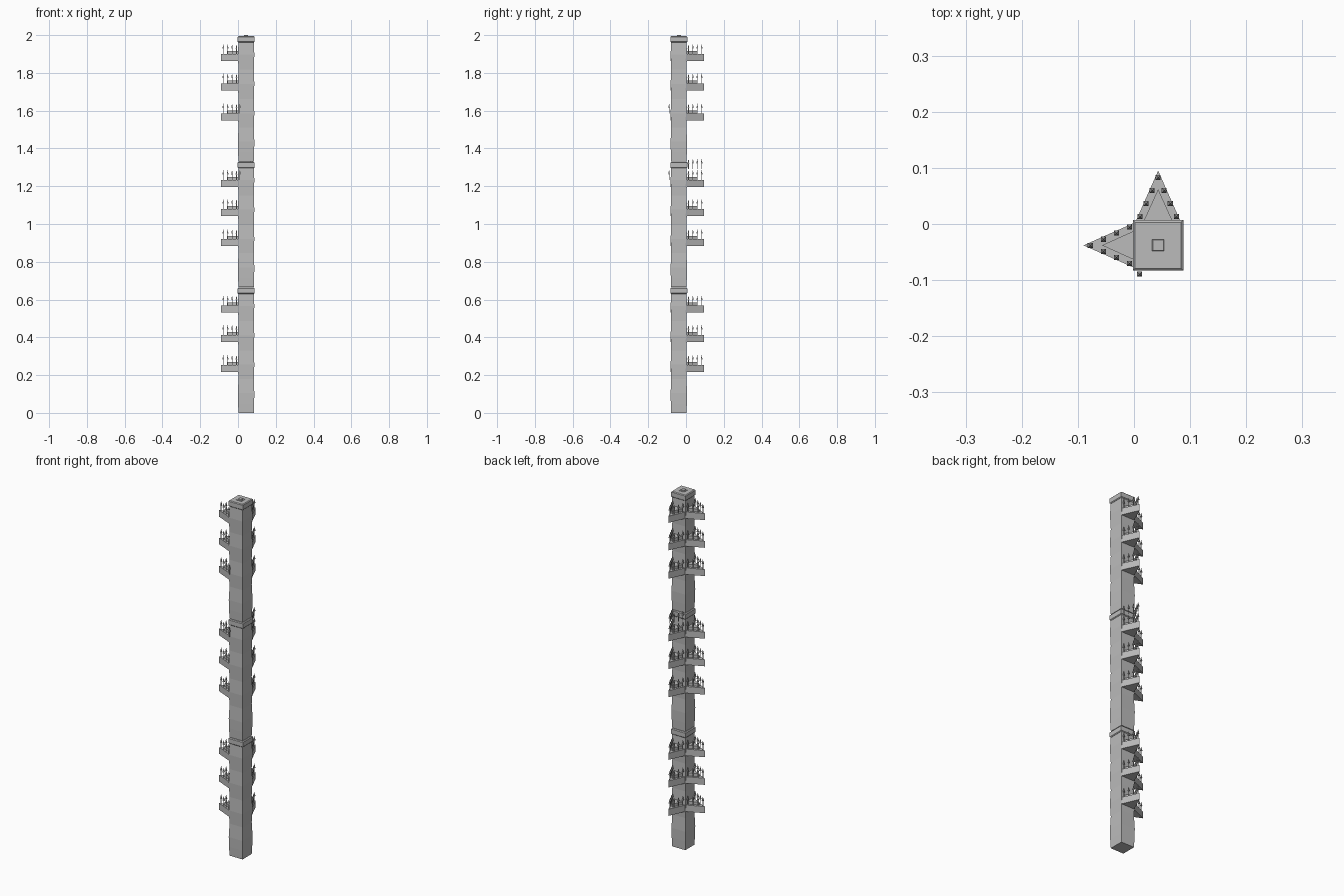
import bpy, bmesh, math
from mathutils import Vector, Matrix

cube = bpy.data.objects.get("Cube")
if cube:
    bpy.data.objects.remove(cube, do_unlink=True)

stone = bpy.data.materials.new("grey_stone")
stone.use_nodes = True
stone.diffuse_color = (0.5, 0.5, 0.5, 1)
stone.node_tree.nodes["Principled BSDF"].inputs["Base Color"].default_value = (0.5, 0.5, 0.5, 1)

CX, CY = 0.043, -0.038      # column axis
PERIOD = 0.6655             # height of one column segment
HALF = 0.0435


def finish(name, bm):
    bmesh.ops.recalc_face_normals(bm, faces=bm.faces)
    mesh = bpy.data.meshes.new(name)
    bm.to_mesh(mesh)
    bm.free()
    mesh.materials.append(stone)
    obj = bpy.data.objects.new(name, mesh)
    bpy.context.collection.objects.link(obj)
    return obj


def loft(bm, centre, rings):
    """Stack square rings given as (z, half width) and close both ends."""
    x, y = centre
    loops = []
    for z, h in rings:
        loops.append([bm.verts.new((x + sx * h, y + sy * h, z))
                      for sx, sy in ((-1, -1), (1, -1), (1, 1), (-1, 1))])
    for a, b in zip(loops, loops[1:]):
        for i in range(4):
            j = (i + 1) % 4
            bm.faces.new((a[i], a[j], b[j], b[i]))
    bm.faces.new(loops[0][::-1])
    bm.faces.new(loops[-1])


def triangle(bm, base, tip, half, z0, z1):
    """Triangular slab pointing along +y."""
    pts = [(-half, base), (half, base), (0, tip)]
    low = [bm.verts.new((x, y, z0)) for x, y in pts]
    high = [bm.verts.new((x, y, z1)) for x, y in pts]
    bm.faces.new(low[::-1])
    bm.faces.new(high)
    for i in range(3):
        j = (i + 1) % 3
        bm.faces.new((low[i], low[j], high[j], high[i]))


def spike(bm, x, y, z):
    """Thin square shaft with a pyramid head."""
    loft(bm, (x, y), [(z, 0.0015), (z + 0.032, 0.0015)])
    loft(bm, (x, y), [(z + 0.029, 0.0045), (z + 0.052, 0.0003)])


def spike_row(bm, z):
    """Spikes along the two free edges of a ledge, meeting at the tip."""
    spike(bm, 0, 0.121, z)
    for i in range(1, 4):
        for side in (-1, 1):
            spike(bm, side * 0.0108 * i, 0.121 - 0.0233 * i, z)


def place(obj, turn):
    obj.data.transform(Matrix.Translation((CX, CY, 0)) @ Matrix.Rotation(turn, 4, "Z"))


# Column segments, each with flared bands and a bevelled cap
flares = [0.105, 0.255, 0.411, 0.567]
for k in range(3):
    z0 = k * PERIOD
    rings = [(z0, 0.0405), (z0 + 0.05, 0.0425)]
    for i, f in enumerate(flares):
        rings.append((z0 + f, HALF))
        if i < 3:
            rings.append((z0 + f + 0.075, 0.0405))
    rings.append((z0 + 0.632, 0.0405))
    bm = bmesh.new()
    loft(bm, (CX, CY), rings)
    finish(f"column_segment_{k + 1}", bm)

    bm = bmesh.new()
    b = 0.004
    loft(bm, (CX, CY), [(z0 + 0.630, 0.045 - b), (z0 + 0.630 + b, 0.045),
                        (z0 + 0.663 - b, 0.045), (z0 + 0.663, 0.045 - b)])
    finish(f"column_cap_{k + 1}", bm)

# Finial on the very top: a low plate with a small stub
bm = bmesh.new()
top = 2 * PERIOD + 0.663
loft(bm, (CX, CY), [(top - 0.002, 0.017), (top + 0.002, 0.017)])
loft(bm, (CX, CY), [(top, 0.0105), (2.0 - 0.001, 0.0105), (2.0, 0.0095)])
finish("top_stub", bm)

# Spiked triangular ledges on the back and side of every segment
ledge_bottoms = [0.217, 0.376, 0.531]
for side_name, turn in (("back", 0), ("side", math.pi / 2)):
    for k in range(3):
        for i, bottom in enumerate(ledge_bottoms):
            z = bottom + k * PERIOD
            label = f"{side_name}_{k + 1}_{i + 1}"
            bm = bmesh.new()
            triangle(bm, 0.036, 0.133, 0.043, z, z + 0.037)
            triangle(bm, 0.036, 0.100, 0.029, z + 0.036, z + 0.053)
            place(finish("ledge_" + label, bm), turn)
            bm = bmesh.new()
            spike_row(bm, z + 0.037)
            place(finish("spikes_" + label, bm), turn)

# Second raised row of spikes above one back ledge
bm = bmesh.new()
spike_row(bm, ledge_bottoms[2] + PERIOD + 0.096)
place(finish("raised_spikes", bm), 0)

# Two single spikes standing against the front of the column
bm = bmesh.new()
for z in (ledge_bottoms[2] + PERIOD, ledge_bottoms[0] + 2 * PERIOD):
    spike(bm, 0.01, -0.0895, z + 0.037)
finish("front_spikes", bm)
